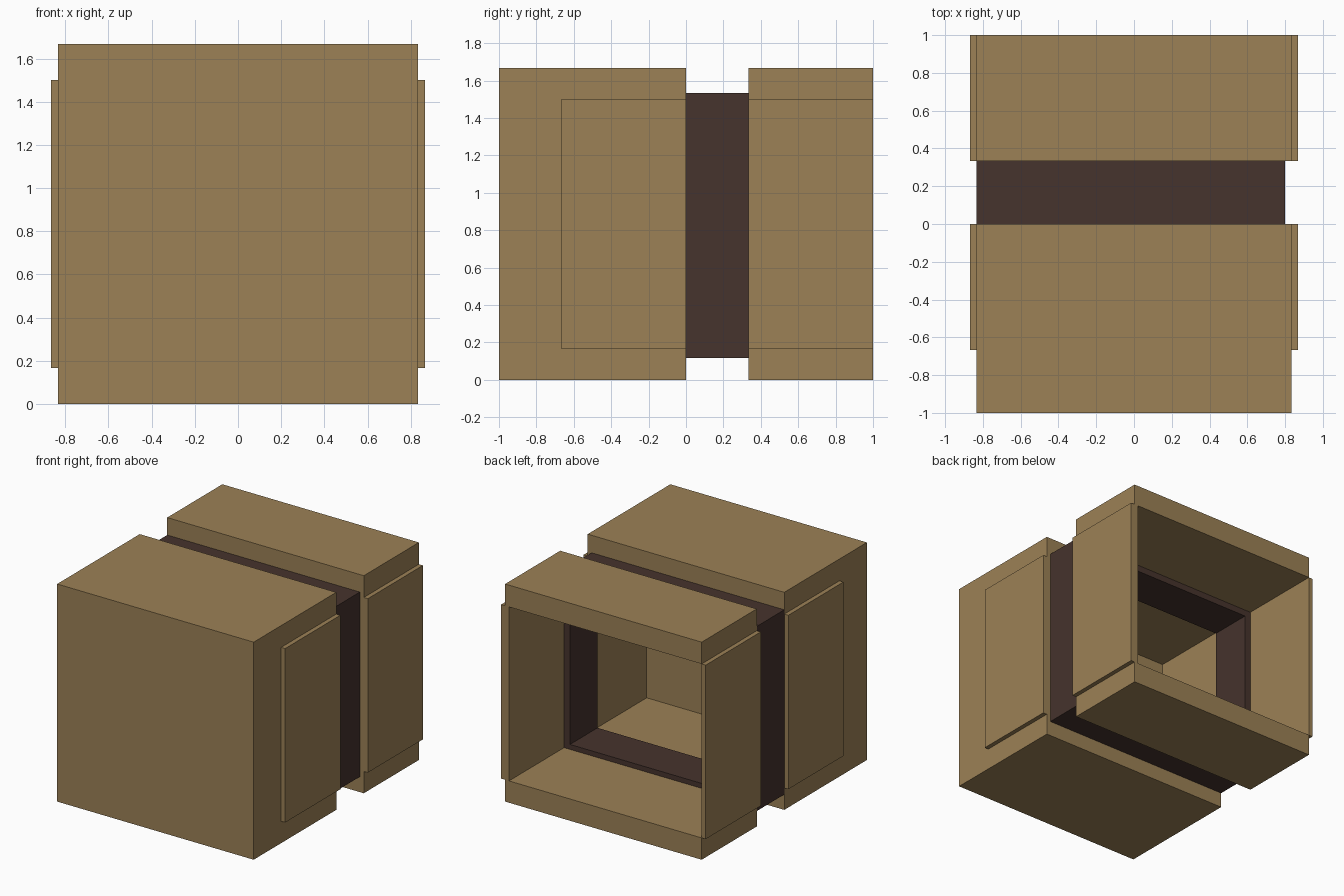
import bpy, bmesh

if "Cube" in bpy.data.objects:
    bpy.data.objects.remove(bpy.data.objects["Cube"])


def material(name, rgb):
    m = bpy.data.materials.new(name)
    m.diffuse_color = (*rgb, 1.0)
    m.use_nodes = True
    m.node_tree.nodes["Principled BSDF"].inputs["Base Color"].default_value = m.diffuse_color
    return m


TAN = material("tan wood", (0.332, 0.220, 0.093))
DARK = material("dark brown", (0.061, 0.033, 0.026))


def finish(name, bm, mat):
    bmesh.ops.recalc_face_normals(bm, faces=bm.faces)
    mesh = bpy.data.meshes.new(name)
    bm.to_mesh(mesh)
    bm.free()
    mesh.materials.append(mat)
    obj = bpy.data.objects.new(name, mesh)
    bpy.context.collection.objects.link(obj)
    return obj


def extrude_x(name, profile, x0, x1, mat):
    """Extrude a closed (y, z) profile from x0 to x1."""
    bm = bmesh.new()
    face = bm.faces.new([bm.verts.new((x0, y, z)) for y, z in profile])
    ext = bmesh.ops.extrude_face_region(bm, geom=[face], use_keep_orig=True)
    moved = [v for v in ext["geom"] if isinstance(v, bmesh.types.BMVert)]
    bmesh.ops.translate(bm, verts=moved, vec=(x1 - x0, 0, 0))
    return finish(name, bm, mat)


def box(name, x, y, z, mat):
    profile = [(y[0], z[0]), (y[1], z[0]), (y[1], z[1]), (y[0], z[1])]
    return extrude_x(name, profile, x[0], x[1], mat)


def ring(name, outer, inner, y0, y1, mat):
    """Rectangular frame; outer and inner are (x0, x1, z0, z1)."""
    bm = bmesh.new()
    loops = []
    for (x0, x1, z0, z1), y in ((outer, y0), (outer, y1), (inner, y1), (inner, y0)):
        loops.append([bm.verts.new((x, y, z))
                      for x, z in ((x0, z0), (x1, z0), (x1, z1), (x0, z1))])
    for a, b in zip(loops, loops[1:] + loops[:1]):
        for i in range(4):
            j = (i + 1) % 4
            bm.faces.new((a[i], a[j], b[j], b[i]))
    return finish(name, bm, mat)


HALF, TOP = 0.833, 1.667      # half width and height of the shell
LOW, HIGH = 0.167, 1.5        # inner floor and ceiling
GAP0, GAP1 = 0.0, 0.333       # groove between the two halves
WALL = -0.667                 # inner face of the front wall

# Front half: thick front wall with floor and roof in one C profile
extrude_x("front_shell", [(-1, 0), (GAP0, 0), (GAP0, LOW), (WALL, LOW),
                          (WALL, HIGH), (GAP0, HIGH), (GAP0, TOP), (-1, TOP)],
          -HALF, HALF, TAN)

# Rear half: floor and roof slabs, open at the back
box("rear_floor", (-HALF, HALF), (GAP1, 1), (0, LOW), TAN)
box("rear_roof", (-HALF, HALF), (GAP1, 1), (HIGH, TOP), TAN)

# Side panels, standing slightly proud of the shell
for part, span in (("front", (WALL, GAP0)), ("rear", (GAP1, 1))):
    box(part + "_left_panel", (-0.867, -HALF), span, (LOW, HIGH), TAN)
    box(part + "_right_panel", (0.80, 0.867), span, (LOW, HIGH), TAN)

# Dark recessed band joining the halves
ring("middle_band", (-HALF, 0.80, 0.118, 1.533), (-0.783, 0.75, 0.205, 1.45),
     GAP0, GAP1, DARK)
